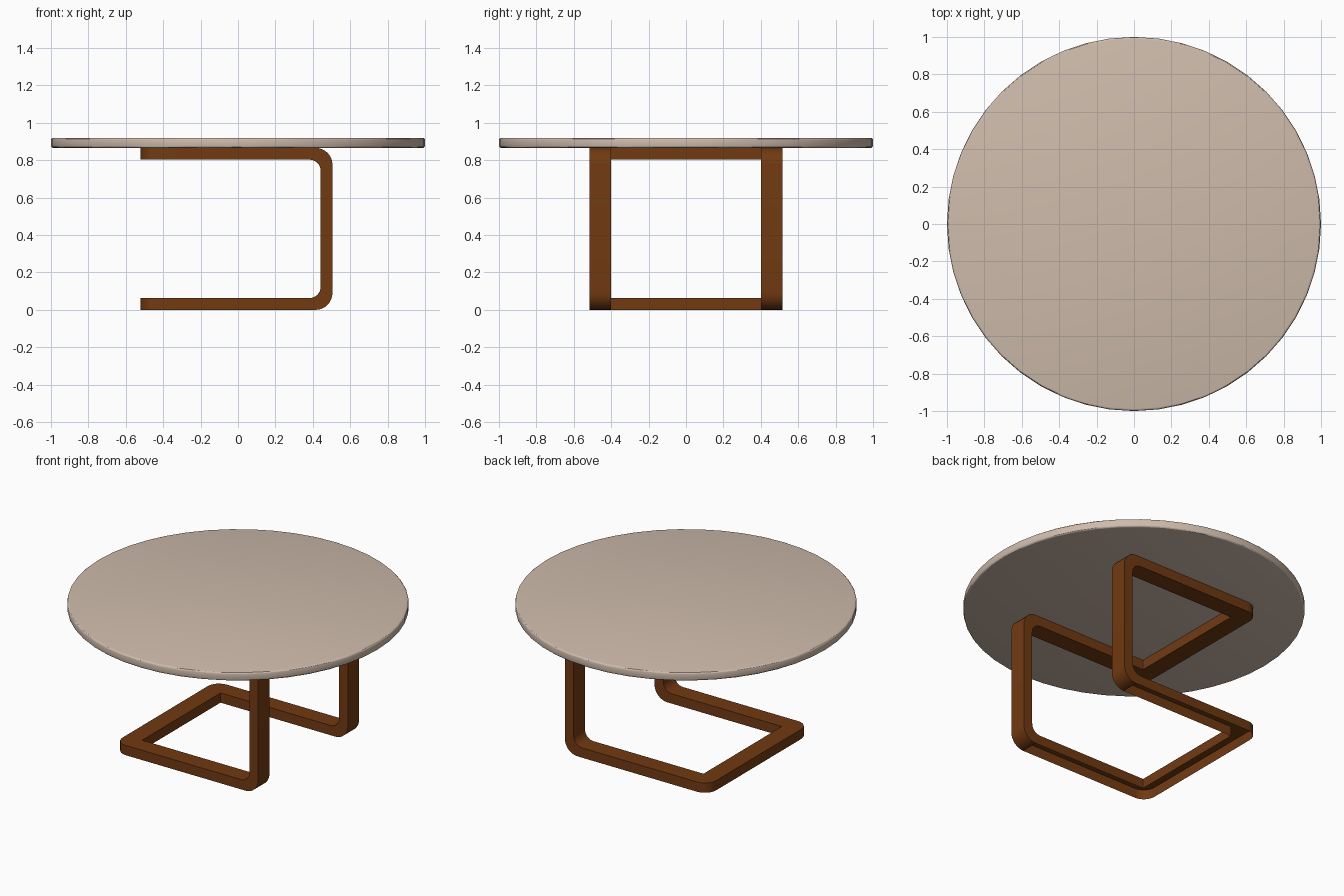
import bpy, bmesh, math

if "Cube" in bpy.data.objects:
    bpy.data.objects.remove(bpy.data.objects["Cube"])


def material(name, rgb):
    m = bpy.data.materials.new(name)
    m.diffuse_color = (*rgb, 1)
    m.use_nodes = True
    m.node_tree.nodes["Principled BSDF"].inputs["Base Color"].default_value = m.diffuse_color
    return m


def add_object(name, bm, mat=None):
    bmesh.ops.recalc_face_normals(bm, faces=bm.faces)
    me = bpy.data.meshes.new(name)
    bm.to_mesh(me)
    bm.free()
    ob = bpy.data.objects.new(name, me)
    bpy.context.collection.objects.link(ob)
    if mat:
        me.materials.append(mat)
    return ob


def smooth(ob, degrees):
    bpy.ops.object.select_all(action='DESELECT')
    ob.select_set(True)
    bpy.context.view_layer.objects.active = ob
    bpy.ops.object.shade_smooth_by_angle(angle=math.radians(degrees))


stone = material("pale stone", (0.62, 0.50, 0.41))
wood = material("brown wood", (0.165, 0.042, 0.006))

H = 0.866            # frame height, underside of the top
X0, X1 = -0.52, 0.505
T = 0.063            # bar thickness
W = 0.115            # bar width
HALF = 0.515         # half frame depth

# Round table top with softened rims
bm = bmesh.new()
bmesh.ops.create_cone(bm, cap_ends=True, segments=48, radius1=1, radius2=1, depth=0.92 - H)
bmesh.ops.translate(bm, verts=bm.verts, vec=(0, 0, (0.92 + H) / 2))
rims = [e for e in bm.edges if abs(e.verts[0].co.z - e.verts[1].co.z) < 1e-4]
bmesh.ops.bevel(bm, geom=rims, offset=0.012, segments=3, profile=0.5, affect='EDGES')
smooth(add_object("table_top", bm, stone), 30)


# Frame: C-shaped side profile, extruded over the full depth
def arc(cx, cz, r, a0, a1, n=8):
    angles = [math.radians(a0 + (a1 - a0) * i / n) for i in range(n + 1)]
    return [(cx + r * math.cos(a), cz + r * math.sin(a)) for a in angles]


R, r = 0.09, 0.06
xi = X1 - T
outline = ([(X0, 0)] + arc(X1 - R, R, R, -90, 0) + arc(X1 - R, H - R, R, 0, 90)
           + [(X0, H), (X0, H - T)] + arc(xi - r, H - T - r, r, 90, 0)
           + arc(xi - r, T + r, r, 0, -90) + [(X0, T)])
bm = bmesh.new()
face = bm.faces.new([bm.verts.new((x, -HALF, z)) for x, z in outline])
ext = bmesh.ops.extrude_face_region(bm, geom=[face])
bmesh.ops.translate(bm, verts=[v for v in ext["geom"] if isinstance(v, bmesh.types.BMVert)],
                    vec=(0, 2 * HALF, 0))
# Rounded outer back corners
corners = [e for e in bm.edges
           if all(abs(v.co.x - X0) < 1e-4 for v in e.verts)
           and abs(e.verts[0].co.z - e.verts[1].co.z) > 0.01]
bmesh.ops.bevel(bm, geom=corners, offset=0.08, segments=6, profile=0.5, affect='EDGES')
frame = add_object("bent_frame", bm, wood)

# Remove the middle, leaving two arms, two legs and the back rails
bm = bmesh.new()
bmesh.ops.create_cube(bm, size=1)
xa, xb = X0 + W, 1.0
for v in bm.verts:
    v.co = (xa if v.co.x < 0 else xb, (HALF - W) * (1 if v.co.y > 0 else -1),
            -0.2 if v.co.z < 0 else 1.2)
cutter = add_object("frame_cutter", bm)
cutter.hide_render = True
mod = frame.modifiers.new("opening", 'BOOLEAN')
mod.operation = 'DIFFERENCE'
mod.solver = 'EXACT'
mod.object = cutter
bpy.context.view_layer.objects.active = frame
frame.select_set(True)
bpy.ops.object.modifier_apply(modifier=mod.name)
bpy.data.objects.remove(cutter)

# The rails are open where they meet the floor
bm = bmesh.new()
bm.from_mesh(frame.data)
floor = [f for f in bm.faces if all(v.co.z < 1e-4 for v in f.verts)]
bmesh.ops.delete(bm, geom=floor, context='FACES')
bm.to_mesh(frame.data)
bm.free()
smooth(frame, 30)
